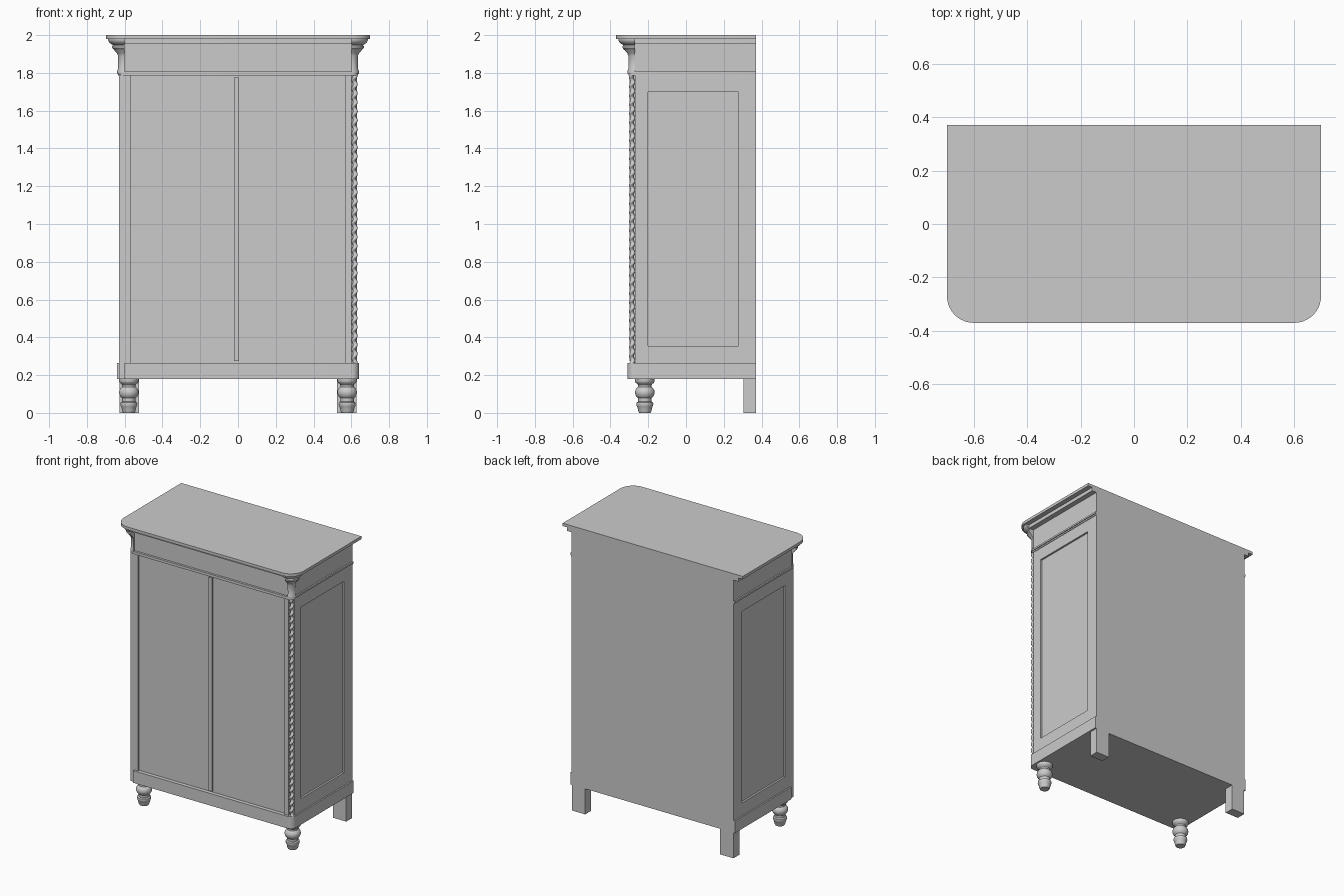
import bpy, bmesh
from math import pi, cos, sin

if "Cube" in bpy.data.objects:
    bpy.data.objects.remove(bpy.data.objects["Cube"])

BACK = 0.37
CX, CY = 0.60, -0.27          # axis shared by the rounded front corners


def finish(bm, name, smooth=False):
    bmesh.ops.remove_doubles(bm, verts=bm.verts, dist=1e-5)
    bmesh.ops.recalc_face_normals(bm, faces=bm.faces)
    me = bpy.data.meshes.new(name)
    bm.to_mesh(me)
    bm.free()
    ob = bpy.data.objects.new(name, me)
    bpy.context.collection.objects.link(ob)
    if smooth:
        bpy.ops.object.select_all(action='DESELECT')
        bpy.context.view_layer.objects.active = ob
        ob.select_set(True)
        bpy.ops.object.shade_smooth_by_angle(angle=0.6)
    return ob


def box(name, x0, x1, y0, y1, z0, z1):
    return prism(name, [(x0, y0), (x1, y0), (x1, y1), (x0, y1)], z0, z1)


def prism(name, outline, z0, z1, smooth=False):
    bm = bmesh.new()
    f = bm.faces.new([bm.verts.new((x, y, z0)) for x, y in outline])
    ext = bmesh.ops.extrude_face_region(bm, geom=[f])
    top = [v for v in ext['geom'] if isinstance(v, bmesh.types.BMVert)]
    bmesh.ops.translate(bm, verts=top, vec=(0, 0, z1 - z0))
    return finish(bm, name, smooth)


def corner(sign, r, n=10):
    pts = [(sign * (CX + r * cos(a)), CY + r * sin(a))
           for a in (-pi / 2 + pi / 2 * i / n for i in range(n + 1))]
    return pts if sign > 0 else pts[::-1]


def plate(name, r, z0, z1):
    # board with rounded front corners and a straight back
    w = CX + r
    return prism(name, corner(-1, r) + corner(1, r) + [(w, BACK), (-w, BACK)], z0, z1, True)


def turned(name, profile, cx, cy, start, angle, steps):
    # solid made by spinning a (radius, z) profile around a vertical axis
    bm = bmesh.new()
    pts = [(0, profile[0][1])] + profile + [(0, profile[-1][1])]
    vs = [bm.verts.new((cx + r * cos(start), cy + r * sin(start), z)) for r, z in pts]
    if angle < 6:
        geom = [bm.faces.new(vs)]
    else:
        geom = [bm.edges.new(p) for p in zip(vs, vs[1:])]
    bmesh.ops.spin(bm, geom=geom, cent=(cx, cy, 0), axis=(0, 0, 1), angle=angle, steps=steps)
    return finish(bm, name, True)


# Cabinet body with recessed doors, side panels and corner notches
body = box("cabinet_body", -0.63, 0.63, -0.295, BACK, 0.18, 1.96)
cuts = [box("door_recess", -0.57, 0.57, -0.4, -0.283, 0.265, 1.785),
        box("column_notch", CX, 0.8, -0.4, CY, 0.265, 2.1),
        box("capital_notch", -0.8, -CX, -0.4, CY, 1.795, 2.1),
        box("panel_recess_right", 0.617, 0.8, -0.20, 0.277, 0.355, 1.70),
        box("panel_recess_left", -0.8, -0.617, -0.20, 0.277, 0.355, 1.70)]
for c in cuts:
    m = body.modifiers.new(c.name, 'BOOLEAN')
    m.operation, m.solver, m.object = 'DIFFERENCE', 'EXACT', c
    c.hide_render = True
bpy.context.view_layer.update()
dg = bpy.context.evaluated_depsgraph_get()
cut_mesh = bpy.data.meshes.new_from_object(body.evaluated_get(dg))
body.modifiers.clear()
body.data = cut_mesh
for c in cuts:
    bpy.data.objects.remove(c)

# Cover strip between the doors
box("door_cover_strip", -0.02, 0.005, -0.298, -0.28, 0.275, 1.775)

# Plinth, rounded at the right corner and open at the left one
prism("plinth", [(-0.60, -0.31)] + corner(1, 0.04) +
      [(0.64, BACK), (-0.64, BACK), (-0.64, -0.255), (-0.60, -0.255)], 0.18, 0.265, True)

# Mouldings and cornice
plate("lower_moulding", 0.034, 1.785, 1.795)
plate("upper_moulding", 0.04, 1.795, 1.807)
plate("cornice_strip", 0.066, 1.955, 1.98)
plate("top_board", 0.10, 1.98, 2.0)

# Quarter-round corner capitals
capital = [(0.040, 1.80), (0.040, 1.81), (0.034, 1.825), (0.035, 1.89), (0.041, 1.905),
           (0.052, 1.915), (0.054, 1.92), (0.060, 1.925), (0.066, 1.932), (0.066, 1.942),
           (0.061, 1.948), (0.072, 1.953), (0.082, 1.962), (0.088, 1.972), (0.088, 1.981)]
for side, sx, a in (("right", 1, -pi / 2), ("left", -1, pi)):
    turned("capital_" + side, capital, sx * CX, CY, a, pi / 2, 10)

# Twisted column in the right front corner
bm = bmesh.new()
rings, sides, z0, z1, turns = 384, 12, 0.265, 1.787, 32
loops = []
for i in range(rings + 1):
    t = 2 * pi * turns * i / rings
    ox, oy = 0.617 + 0.0045 * cos(t), -0.286 + 0.0045 * sin(t)
    loops.append([bm.verts.new((ox + 0.0125 * cos(2 * pi * k / sides),
                                oy + 0.0125 * sin(2 * pi * k / sides),
                                z0 + (z1 - z0) * i / rings)) for k in range(sides)])
for a, b in zip(loops, loops[1:]):
    for k in range(sides):
        j = (k + 1) % sides
        bm.faces.new((a[k], a[j], b[j], b[k]))
bm.faces.new(loops[0][::-1])
bm.faces.new(loops[-1])
finish(bm, "twisted_column", True)

# Turned front feet and square back feet
foot = [(0.030, 0), (0.036, 0.012), (0.038, 0.028), (0.041, 0.032), (0.045, 0.045),
        (0.044, 0.055), (0.035, 0.060), (0.036, 0.078), (0.044, 0.085), (0.050, 0.097),
        (0.052, 0.108), (0.050, 0.120), (0.043, 0.132), (0.036, 0.137), (0.036, 0.148),
        (0.042, 0.155), (0.049, 0.160), (0.052, 0.168), (0.052, 0.182)]
for side, sx in (("right", 1), ("left", -1)):
    turned("front_foot_" + side, foot, sx * 0.578, -0.218, 0, 2 * pi, 32)
    xs = sorted((sx * 0.525, sx * 0.628))
    box("back_foot_" + side, xs[0], xs[1], 0.305, BACK, 0, 0.182)
